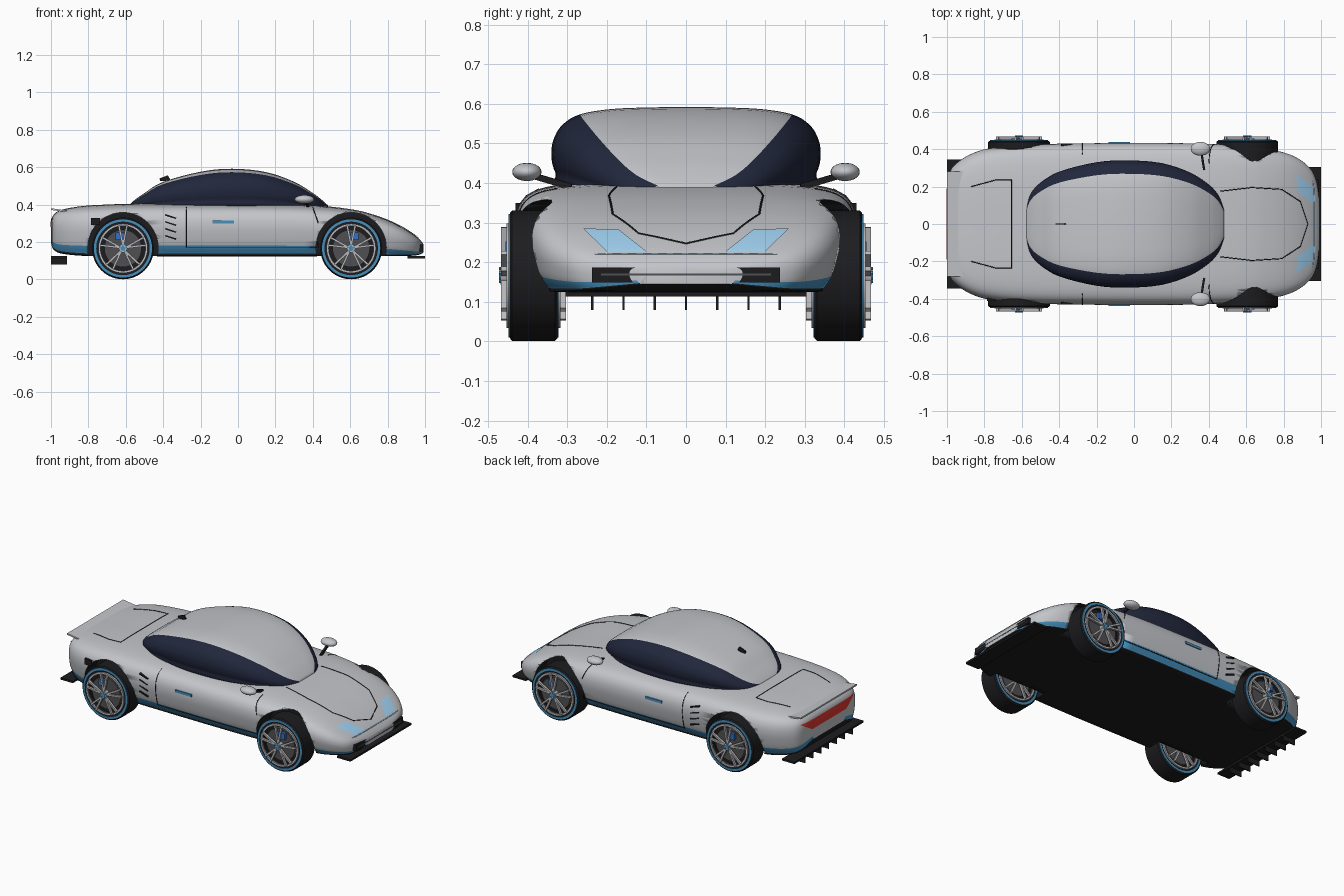
import bpy, bmesh, math
from mathutils import Vector
from mathutils.bvhtree import BVHTree

if "Cube" in bpy.data.objects:
    bpy.data.objects.remove(bpy.data.objects["Cube"])

def mat(name, *c):
    m = bpy.data.materials.new(name)
    m.diffuse_color = (*c, 1)
    m.use_nodes = True
    m.node_tree.nodes["Principled BSDF"].inputs["Base Color"].default_value = m.diffuse_color
    return m

SILVER = mat("silver", .55, .56, .59)
BLACK = mat("black", .012, .012, .014)
GLASS = mat("glass", .015, .02, .045)
BLUE = mat("blue", .06, .28, .52)
LAMP = mat("lamp", .36, .65, .9)
RED = mat("red", .75, .04, .03)
STEEL = mat("steel", .5, .5, .52)
DARK = mat("dark_steel", .08, .08, .085)
CALIPER = mat("caliper", .03, .16, .6)

def finish(name, bm, mats, angle=40):
    bmesh.ops.recalc_face_normals(bm, faces=bm.faces)
    me = bpy.data.meshes.new(name)
    bm.to_mesh(me)
    bm.free()
    for m in mats:
        me.materials.append(m)
    o = bpy.data.objects.new(name, me)
    bpy.context.collection.objects.link(o)
    if angle:
        me.shade_smooth()
        me.set_sharp_from_angle(angle=math.radians(angle))
    return o

def spline(pts, k):
    """Catmull-Rom refinement, k steps per span."""
    P = [Vector(p) for p in pts]
    P = [2 * P[0] - P[1]] + P + [2 * P[-1] - P[-2]]
    out = []
    for i in range(1, len(P) - 2):
        a, b, c, d = P[i-1:i+3]
        for j in range(k):
            t = j / k
            out.append(.5 * (2*b + (c-a)*t + (2*a-5*b+4*c-d)*t*t + (3*b-a-3*c+d)*t**3))
    return out + [P[-2]]

def loft(stations, section, span_mats, k=4):
    """Skin half-sections (y/w, height fraction) mirrored over stations (x, w, top, bottom)."""
    bm = bmesh.new()
    half = spline(section, k)
    n = len(half)
    ring = [(p.x, p.y) for p in half] + [(-p.x, p.y) for p in half[-2:0:-1]]
    rows = [[bm.verts.new((s[0], y * s[1], s[3] + h * (s[2] - s[3]))) for y, h in ring]
            for s in spline(stations, k)]
    m = len(ring)
    for a, b in zip(rows, rows[1:]):
        for i in range(m):
            j = (i + 1) % m
            f = bm.faces.new((a[i], a[j], b[j], b[i]))
            f.material_index = span_mats.get((i if i < n - 1 else m - 1 - i) // k, 0)
    bm.faces.new(rows[0])
    bm.faces.new(rows[-1])
    bmesh.ops.recalc_face_normals(bm, faces=bm.faces)
    return bm

def box(name, loc, size, m, rot=(0, 0, 0)):
    bm = bmesh.new()
    bmesh.ops.create_cube(bm, size=1)
    bmesh.ops.scale(bm, vec=size, verts=bm.verts)
    o = finish(name, bm, [m], 0)
    o.location, o.rotation_euler = loc, rot
    return o

def lathe(name, profile, loc, m, seg=64):
    """Closed (radius, y) profile turned around the y axis."""
    bm = bmesh.new()
    rows = [[bm.verts.new((r * math.cos(a), y, r * math.sin(a))) for r, y in profile]
            for a in [2 * math.pi * i / seg for i in range(seg)]]
    for i in range(seg):
        for j in range(len(profile)):
            k = (j + 1) % len(profile)
            bm.faces.new((rows[i][j], rows[i][k], rows[i-1][k], rows[i-1][j]))
    bmesh.ops.remove_doubles(bm, verts=bm.verts, dist=1e-5)
    o = finish(name, bm, [m])
    o.location = loc
    return o

def disc(name, r, hw, loc, m, seg=48):
    return lathe(name, [(0, -hw), (r, -hw), (r, hw), (0, hw)], loc, m, seg)

# Body shell
bm = loft([(-1, .17, .30, .20), (-.99, .265, .34, .165), (-.955, .32, .368, .142), (-.87, .375, .387, .13),
           (-.75, .408, .398, .125), (-.5, .427, .405, .125), (0, .433, .404, .125), (.35, .43, .398, .125),
           (.6, .418, .375, .125), (.75, .395, .337, .125), (.86, .36, .29, .125), (.94, .30, .24, .128),
           (.975, .23, .21, .135), (.992, .13, .188, .145)],
          [(0, 0), (.5, 0), (.86, 0), (.9, .05), (.955, .2), (.985, .38), (1, .57), (.985, .74),
           (.93, .87), (.82, .945), (.62, .985), (.33, 1), (0, 1)],
          {0: 1, 1: 1, 2: 1, 3: 2})
tree = BVHTree.FromBMesh(bm)
body = finish("body", bm, [SILVER, BLACK, BLUE], 50)

# Wheel arch openings
for x in (-.615, .605):
    for s in (-1, 1):
        c = disc("arch_cutter", .188, .15, (x, s * .445, .17), BLACK)
        c.hide_render = True
        c.hide_viewport = False
        c.display_type = 'WIRE'
        b = body.modifiers.new("arch", 'BOOLEAN')
        b.object, b.operation, b.solver = c, 'DIFFERENCE', 'EXACT'
        b.material_mode = 'TRANSFER'

# Cabin with wraparound side glass
cabin = loft([(-.575, .10, .405, .38), (-.55, .165, .427, .38), (-.5, .22, .462, .38), (-.4, .28, .522, .385),
              (-.2, .33, .576, .385), (-.03, .34, .592, .385), (.15, .325, .574, .385), (.3, .275, .522, .38),
              (.4, .21, .462, .37), (.45, .155, .424, .36), (.48, .09, .397, .355)],
             [(0, 0), (.88, 0), (.97, .2), (1, .4), (.985, .6), (.92, .78), (.79, .91), (.56, .975), (.28, .995), (0, 1)],
             {i: 1 for i in range(1, 6)})
finish("cabin", cabin, [SILVER, GLASS], 50)

def project(a, b, axis, sign, lift=.002):
    """Drop a 2D point onto the body along the given axis."""
    o = Vector((a, b)[:axis] + (sign * 3,) + (a, b)[axis:])
    d = Vector((0, 0, 0))
    d[axis] = -sign
    hit, nor, *_ = tree.ray_cast(o, d)
    return hit + nor * lift if hit else None

def patch(name, q, axis, sign, m, n=14):
    """Four-cornered panel laid on the body."""
    bm = bmesh.new()
    a, b, c, d = map(Vector, q)
    g = {}
    for i in range(n + 1):
        for j in range(n + 1):
            u, v = i / n, j / n
            p = project(*(a.lerp(b, u)).lerp(d.lerp(c, u), v), axis, sign, .003)
            if p:
                g[i, j] = bm.verts.new(p)
    for i in range(n):
        for j in range(n):
            k = [(i, j), (i+1, j), (i+1, j+1), (i, j+1)]
            if all(t in g for t in k):
                bm.faces.new([g[t] for t in k])
    return finish(name, bm, [m])

def seam(name, pts, axis, sign, m=BLACK, r=.0025):
    """Thin panel line following the body."""
    path = []
    for a, b in zip(pts, pts[1:]):
        path += [project(*Vector(a).lerp(Vector(b), i / 12), axis, sign, .0) for i in range(13)]
    path = [p for p in path if p]
    cu = bpy.data.curves.new(name, 'CURVE')
    cu.dimensions, cu.bevel_depth, cu.bevel_resolution = '3D', r, 1
    sp = cu.splines.new('POLY')
    sp.points.add(len(path) - 1)
    for q, p in zip(sp.points, path):
        q.co = (*p, 1)
    cu.materials.append(m)
    bpy.context.collection.objects.link(bpy.data.objects.new(name, cu))

# Lamps and panel lines
patch("tail_light", [(-.17, .268), (.17, .268), (.265, .325), (-.265, .325)], 0, -1, RED, 30)
seam("front_light_bar", [(-.23, .221), (.23, .221)], 0, 1, LAMP)
hood = [(.46, .175), (.63, .195), (.79, .185), (.89, .12)]
seam("hood_line", hood + [(.93, 0)] + [(x, -y) for x, y in hood[::-1]], 2, 1)
trunk = [(-.87, .2), (-.74, .235), (-.655, .235)]
seam("trunk_line", trunk + [(x, -y) for x, y in trunk[::-1]], 2, 1)

for s in (-1, 1):
    patch("headlight", [(s*.1, .225), (s*.2, .225), (s*.26, .283), (s*.17, .28)], 0, 1, LAMP)
    seam("door_line", [(-.275, .385), (-.275, .172), (.43, .172), (.425, .2)], 1, s)
    seam("front_door_line", [(.43, .30), (.40, .385)], 1, s)
    box("door_handle", (-.078, s * .432, .307), (.115, .012, .015), BLUE)
    for z in (.225, .262, .299, .336):
        box("side_vent", (-.36, s * .424, z), (.062, .014, .008), BLACK, (0, math.radians(18), 0))
    # Door mirrors
    bm = bmesh.new()
    bmesh.ops.create_uvsphere(bm, u_segments=24, v_segments=14, radius=1)
    bmesh.ops.scale(bm, vec=(.052, .037, .023), verts=bm.verts)
    finish("mirror", bm, [SILVER]).location = (.355, s * .402, .428)
    a, b = Vector((.375, s * .29, .39)), Vector((.36, s * .385, .418))
    o = box("mirror_stalk", (a + b) / 2, (.016, .012, (b - a).length), BLACK)
    o.rotation_euler = (b - a).to_track_quat('Z', 'X').to_euler()

box("side_plate", (-.762, -.402, .31), (.05, .02, .036), BLACK)

# Roof fin
bm = bmesh.new()
f = bm.faces.new([bm.verts.new(p) for p in ((-.36, -.004, .53), (-.415, -.004, .525), (-.42, -.004, .54), (-.375, -.004, .557))])
g = bmesh.ops.extrude_face_region(bm, geom=[f])
bmesh.ops.translate(bm, vec=(0, .008, 0), verts=[v for v in g["geom"] if isinstance(v, bmesh.types.BMVert)])
finish("roof_fin", bm, [BLACK], 0)

# Rear wing, diffuser, splitter and grille
box("rear_wing", (-.935, 0, .367), (.132, .56, .009), SILVER, (0, math.radians(8), 0))
box("diffuser", (-.957, 0, .119), (.086, .69, .012), BLACK)
for i in range(-3, 4):
    box("diffuser_fin", (-.957, i * .079, .098), (.086, .006, .038), BLACK)
box("splitter", (.953, 0, .119), (.094, .61, .012), BLACK)
box("grille", (.965, 0, .168), (.05, .474, .038), BLACK)
box("grille_bar", (.99, 0, .169), (.006, .43, .006), DARK)

# Wheels, with spokes on both faces
for x in (-.615, .605):
    for s in (-1, 1):
        c = Vector((x, s * .385, .166))
        lathe("tire", [(.128, -.058), (.158, -.06), (.165, -.054), (.165, .054), (.158, .06), (.128, .058)], c, BLACK)
        disc("wheel_barrel", .13, .03, c, BLACK)
        disc("brake_disc", .1, .054, c, DARK)
        disc("hub", .022, .084, c, STEEL, 24)
        disc("hub_cap", .013, .087, c, BLUE, 24)
        box("caliper", c + Vector((math.copysign(.018, x), 0, .066)), (.045, .142, .04), CALIPER)
        for e in (-1, 1):
            lathe("tire_stripe", [(.143, e*.055), (.143, e*.063), (.156, e*.063), (.156, e*.055)], c, BLUE)
            lathe("rim", [(.12, e*.058), (.12, e*.068), (.132, e*.068), (.132, e*.058)], c, STEEL)
            for i in range(5):
                a = math.radians(90 + 72 * i)
                for t in (-.16, .16):
                    d = Vector((math.cos(a + t), 0, math.sin(a + t)))
                    box("spoke", c + d * .073 + Vector((0, e * .075, 0)), (.102, .014, .011), STEEL, (0, -a - t * 1.2, 0))
                d = Vector((math.cos(a), 0, math.sin(a)))
                disc("lug_nut", .005, .006, c + d * .018 + Vector((0, e * .082, 0)), BLUE, 6)
